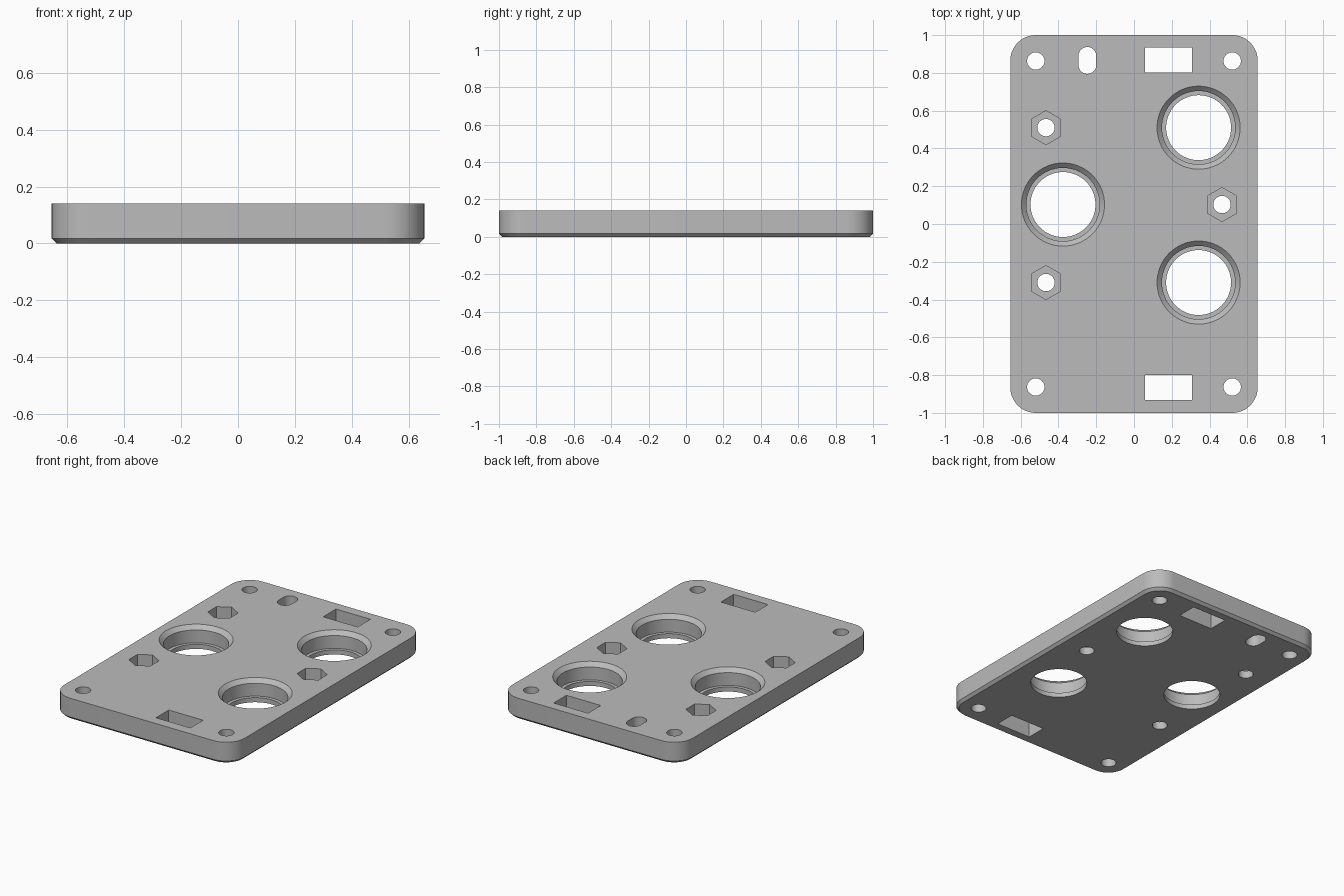
import bpy
import bmesh
from math import cos, sin, pi, radians

if "Cube" in bpy.data.objects:
    bpy.data.objects.remove(bpy.data.objects["Cube"], do_unlink=True)

HEIGHT = 0.14
TOP = HEIGHT + 0.05      # cutters overshoot the plate
BOTTOM = -0.05

grey = bpy.data.materials.new("plain_grey")
grey.use_nodes = True
colour = (0.5, 0.5, 0.5, 1)
grey.diffuse_color = colour
grey.node_tree.nodes["Principled BSDF"].inputs["Base Color"].default_value = colour


def rounded(hx, hy, r, steps=12):
    """Outline of a rectangle with rounded corners."""
    points = []
    for i, (sx, sy) in enumerate([(1, 1), (-1, 1), (-1, -1), (1, -1)]):
        for k in range(steps + 1):
            a = (i + k / steps) * pi / 2
            points.append((sx * (hx - r) + r * cos(a), sy * (hy - r) + r * sin(a)))
    return points


def ring(r, sides):
    return [(r * cos(2 * pi * k / sides + pi / 2), r * sin(2 * pi * k / sides + pi / 2))
            for k in range(sides)]


def loft(bm, layers, x=0, y=0):
    """Closed solid through (outline, z) layers, from the bottom up."""
    rows = [[bm.verts.new((x + px, y + py, z)) for px, py in outline]
            for outline, z in layers]
    n = len(rows[0])
    for low, high in zip(rows, rows[1:]):
        for i in range(n):
            j = (i + 1) % n
            bm.faces.new((low[i], low[j], high[j], high[i]))
    bm.faces.new(rows[0][::-1])
    bm.faces.new(rows[-1])


def make_object(name, bm):
    bmesh.ops.remove_doubles(bm, verts=bm.verts, dist=1e-5)
    bmesh.ops.recalc_face_normals(bm, faces=bm.faces)
    mesh = bpy.data.meshes.new(name)
    bm.to_mesh(mesh)
    bm.free()
    mesh.materials.append(grey)
    obj = bpy.data.objects.new(name, mesh)
    bpy.context.collection.objects.link(obj)
    return obj


# Plate with rounded corners and a chamfered bottom edge
bm = bmesh.new()
edge = 0.017
loft(bm, [(rounded(0.655 - edge, 1 - edge, 0.135 - edge), 0),
          (rounded(0.655, 1, 0.135), edge),
          (rounded(0.655, 1, 0.135), HEIGHT)])
plate = make_object("mounting_plate", bm)

bores = [(0.342, 0.51), (-0.376, 0.103), (0.342, -0.31)]
nuts = [(-0.466, 0.51), (0.466, 0.103), (-0.466, -0.31)]
corners = [(sx * 0.52, sy * 0.863) for sx in (-1, 1) for sy in (-1, 1)]

# Openings that pass right through
bm = bmesh.new()
through = [(ring(0.046, 32), p) for p in corners + nuts]
through += [(ring(0.172, 64), p) for p in bores]
through.append((rounded(0.047, 0.071, 0.0469), (-0.247, 0.866)))
slot = [(-0.125, -0.066), (0.125, -0.066), (0.125, 0.066), (-0.125, 0.066)]
through += [(slot, (0.182, y)) for y in (0.868, -0.866)]
for outline, (x, y) in through:
    loft(bm, [(outline, BOTTOM), (outline, TOP)], x, y)
through_cutter = make_object("through_cutter", bm)

# Nut pockets and countersunk bores that stop above the bottom
bm = bmesh.new()
for x, y in nuts:
    loft(bm, [(ring(0.09, 6), 0.05), (ring(0.09, 6), TOP)], x, y)
for x, y in bores:
    loft(bm, [(ring(0.194, 64), 0.03), (ring(0.194, 64), HEIGHT - 0.026),
              (ring(0.22, 64), HEIGHT), (ring(0.22, 64), TOP)], x, y)
pocket_cutter = make_object("pocket_cutter", bm)

# Cut the plate
for cutter in (through_cutter, pocket_cutter):
    cutter.hide_render = True
    mod = plate.modifiers.new(cutter.name, 'BOOLEAN')
    mod.operation = 'DIFFERENCE'
    mod.solver = 'EXACT'
    mod.object = cutter

bpy.ops.object.select_all(action='DESELECT')
plate.select_set(True)
bpy.context.view_layer.objects.active = plate
for mod in list(plate.modifiers):
    bpy.ops.object.modifier_apply(modifier=mod.name)
for cutter in (through_cutter, pocket_cutter):
    bpy.data.objects.remove(cutter, do_unlink=True)
bpy.ops.object.shade_smooth_by_angle(angle=radians(30))
